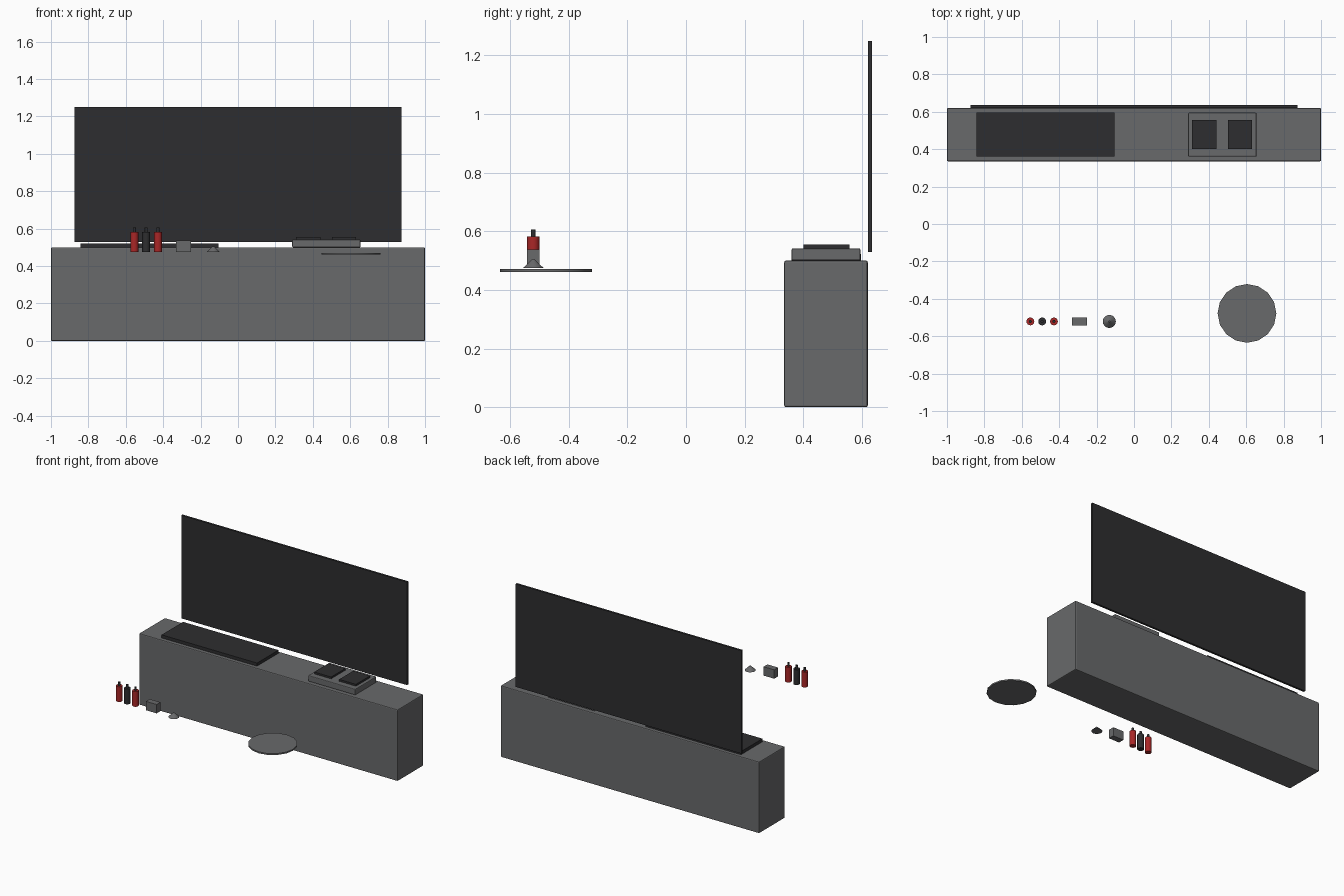
import bpy

if "Cube" in bpy.data.objects:
    bpy.data.objects.remove(bpy.data.objects["Cube"])


def material(name, color):
    m = bpy.data.materials.new(name)
    m.diffuse_color = (*color, 1)
    m.use_nodes = True
    m.node_tree.nodes["Principled BSDF"].inputs["Base Color"].default_value = m.diffuse_color
    return m


dark = material("dark", (0.027, 0.027, 0.029))
red = material("red", (0.4, 0.02, 0.02))
grey = material("grey", (0.14, 0.142, 0.146))


def finish(obj, name, mat, bevel=0):
    obj.name = name
    obj.data.materials.append(mat)
    if bevel:
        mod = obj.modifiers.new("bevel", 'BEVEL')
        mod.width = bevel
        mod.segments = 2
    return obj


def box(name, x, y, z, mat=grey, bevel=0):
    """Box from (min, max) ranges on each axis."""
    bpy.ops.mesh.primitive_cube_add(
        size=1, location=[sum(r) / 2 for r in (x, y, z)])
    obj = bpy.context.object
    obj.scale = [r[1] - r[0] for r in (x, y, z)]
    bpy.ops.object.transform_apply(location=False, rotation=False, scale=True)
    return finish(obj, name, mat, bevel)


def cone(name, x, y, z, r1, r2, mat=grey, sides=16):
    """Upright cone or cylinder spanning the z range."""
    bpy.ops.mesh.primitive_cone_add(
        vertices=sides, radius1=r1, radius2=r2, depth=z[1] - z[0],
        location=(x, y, sum(z) / 2))
    obj = finish(bpy.context.object, name, mat)
    bpy.ops.object.shade_smooth_by_angle()
    return obj


# Cabinet and screen
box("cabinet", (-1, 1), (0.335, 0.62), (0, 0.5), bevel=0.006)
box("screen", (-0.873, 0.873), (0.62, 0.635), (0.53, 1.25), dark)

# Items on the cabinet top
box("cooktop", (-0.843, -0.105), (0.36, 0.597), (0.5, 0.522), dark)
box("twin_tray", (0.29, 0.655), (0.36, 0.595), (0.5, 0.542), bevel=0.005)
for i, x in enumerate((0.31, 0.502)):
    box(f"tray_pad_{i + 1}", (x, x + 0.13), (0.40, 0.557), (0.54, 0.555), dark)

# Row of small objects in front: bottles, box and cone
for i, mat in enumerate((red, dark, red)):
    x = -0.554 + i * 0.063
    cone(f"bottle_{i + 1}", x, -0.521, (0.476, 0.582), 0.021, 0.021, mat)
    cone(f"bottle_cap_{i + 1}", x, -0.521, (0.582, 0.606), 0.008, 0.008, dark)
box("small_box", (-0.332, -0.25), (-0.542, -0.5), (0.476, 0.538))
cone("small_cone", -0.132, -0.521, (0.475, 0.505), 0.035, 0.004)

# Plate
cone("plate", 0.604, -0.478, (0.461, 0.471), 0.157, 0.157, sides=16)
